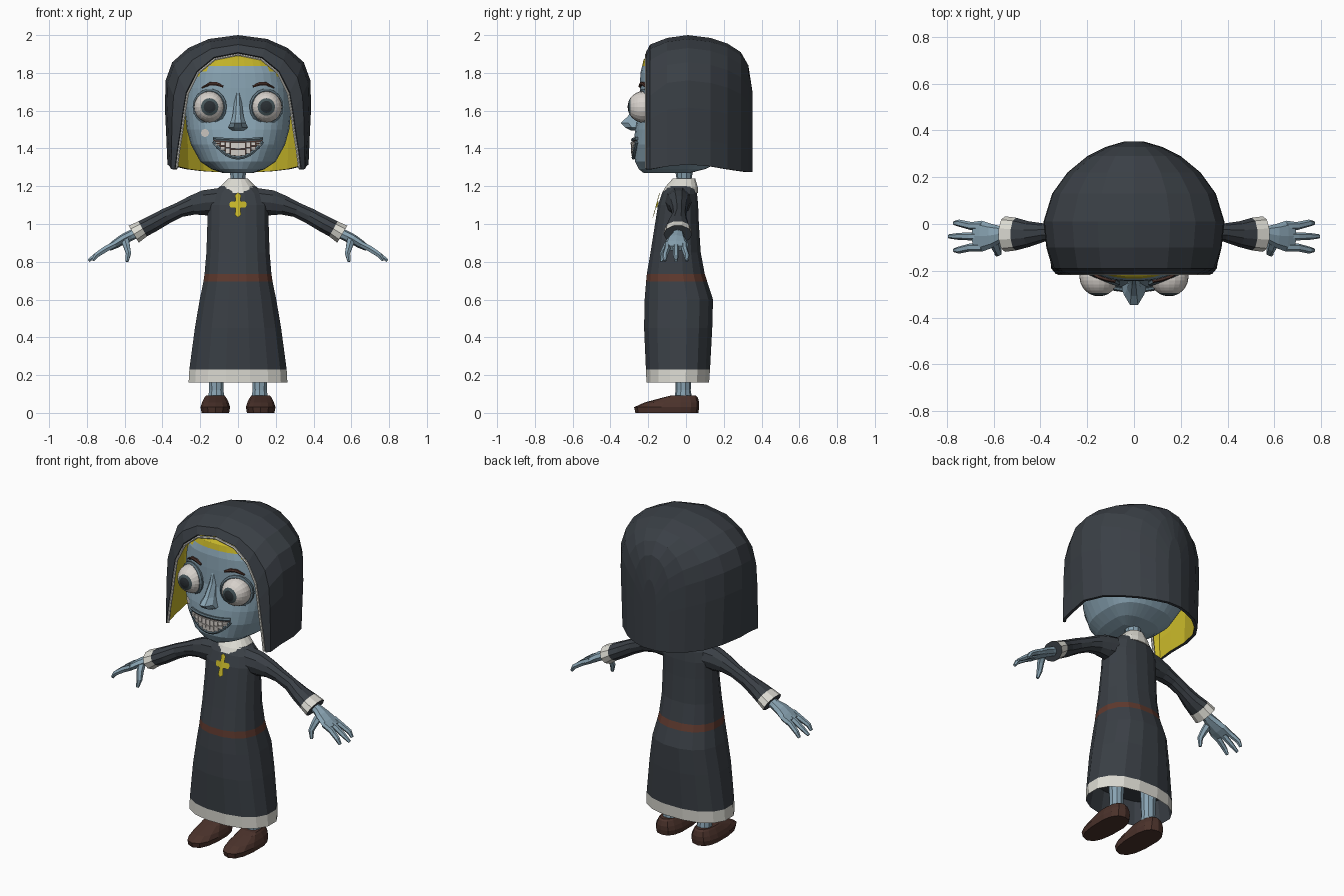
import bpy, bmesh, math
from mathutils import Vector

if "Cube" in bpy.data.objects:
    bpy.data.objects.remove(bpy.data.objects["Cube"])

def mat(name, r, g, b):
    m = bpy.data.materials.new(name)
    m.diffuse_color = (r, g, b, 1)
    m.use_nodes = True
    m.node_tree.nodes["Principled BSDF"].inputs["Base Color"].default_value = m.diffuse_color
    return m

SKIN = mat("blue grey skin", .25, .37, .45)
SHADE = mat("shaded skin", .11, .165, .20)
CLOTH = mat("slate cloth", .042, .050, .060)
HAIR = mat("mustard yellow", .56, .46, .022)
WHITE = mat("white linen", .72, .71, .65)
SHOE = mat("dark brown leather", .070, .032, .024)
BELT = mat("red brown", .115, .042, .028)
EYE = mat("eye white", .68, .64, .60)
IRIS = mat("grey teal iris", .06, .09, .10)
PUPIL = mat("pupil", .022, .028, .033)

def finish(name, bm, mats, mirror=False):
    bmesh.ops.recalc_face_normals(bm, faces=bm.faces)
    me = bpy.data.meshes.new(name)
    bm.to_mesh(me)
    bm.free()
    ob = bpy.data.objects.new(name, me)
    bpy.context.collection.objects.link(ob)
    for m in mats:
        me.materials.append(m)
    if mirror:
        ob.modifiers.new("mirror", 'MIRROR').use_mirror_merge = False
    return ob

def loft(rings, closed=True, caps=(True, True), bands=None):
    """Skin a list of point rings; bands gives a material per gap."""
    bm = bmesh.new()
    vs = [[bm.verts.new(p) for p in r] for r in rings]
    n = len(vs[0])
    for i in range(len(vs) - 1):
        for j in range(n if closed else n - 1):
            k = (j + 1) % n
            f = bm.faces.new((vs[i][j], vs[i][k], vs[i + 1][k], vs[i + 1][j]))
            f.material_index = bands[i] if bands else 0
    if caps[0]:
        bm.faces.new(vs[0][::-1])
    if caps[1]:
        bm.faces.new(vs[-1])
    return bm

def ring(z, w, front, back, cx=0, yc=None, n=16, p=2.3):
    """Horizontal superellipse with its own front and back depth."""
    yc = (front + back) / 2 if yc is None else yc
    out = []
    for i in range(n):
        a = math.tau * (i + .5) / n
        c, s = math.cos(a), math.sin(a)
        x = math.copysign(abs(c) ** (2 / p), c) * w
        y = math.copysign(abs(s) ** (2 / p), s)
        out.append((cx + x, yc + y * (back - yc if y > 0 else yc - front), z))
    return out

def tube(pts, radii, n=8, bands=None):
    """Elliptical tube; radii are (along y, across)."""
    pts = [Vector(p) for p in pts]
    rings = []
    for i, p in enumerate(pts):
        d = (pts[min(i + 1, len(pts) - 1)] - pts[max(i - 1, 0)]).normalized()
        s = Vector((0, 1, 0))
        s = (s - d * s.dot(d)).normalized()
        u = d.cross(s)
        r = radii[i] if isinstance(radii, list) else (radii, radii)
        rings.append([p + s * r[0] * math.cos(math.tau * j / n)
                      + u * r[1] * math.sin(math.tau * j / n) for j in range(n)])
    return loft(rings, bands=bands)

# head: half width, front, back by height; hair painted above a curved hairline
HEAD = [(1.27, .08, .225, .02), (1.29, .14, .25, .10), (1.33, .20, .27, .18),
        (1.42, .25, .278, .25), (1.50, .272, .27, .28), (1.62, .285, .245, .30),
        (1.72, .28, .245, .30), (1.80, .265, .242, .28), (1.87, .22, .225, .23),
        (1.92, .15, .17, .18), (1.95, .06, .07, .07)]

def head_at(z):
    for a, b in zip(HEAD, HEAD[1:]):
        if z <= b[0]:
            t = max(0, (z - a[0]) / (b[0] - a[0]))
            return [a[i] + (b[i] - a[i]) * t for i in (1, 2, 3)]
    return HEAD[-1][1:]

def face_y(x, z, off=0):
    w, f, _ = head_at(z)
    return -f * max(0, 1 - abs(x / w) ** 2.5) ** .4 - off

zs = sorted({h[0] for h in HEAD} | {1.27 + .68 * i / 24 for i in range(1, 24)})
bm = loft([ring(z, head_at(z)[0], -head_at(z)[1], head_at(z)[2], yc=0, n=36, p=2.5) for z in zs])
for f in bm.faces:
    c = f.calc_center_median()
    f.material_index = int(c.z > 1.85 - 1.3 * c.x ** 2)
finish("head", bm, [SKIN, HAIR])

# nose
finish("nose", loft([ring(z, w, f, -.2, n=8, p=2) for z, w, f in
       [(1.495, .035, -.295), (1.51, .055, -.325), (1.535, .045, -.352),
        (1.57, .032, -.312), (1.64, .022, -.265), (1.70, .015, -.245)]]), [SKIN])

# eyes, lids and brows
C = Vector((.15, -.226, 1.62))
bm = bmesh.new()
bmesh.ops.create_uvsphere(bm, u_segments=20, v_segments=16, radius=.083)
for v in bm.verts:
    v.co = C + Vector((v.co.x, -v.co.z, v.co.y))
for f in bm.faces:
    a = math.degrees(Vector((0, -1, 0)).angle(f.calc_center_median() - C))
    f.material_index = 2 if a < 22 else 1 if a < 33 else 0
finish("eye", bm, [EYE, IRIS, PUPIL], True)
t = math.radians(22)
loop = [(.15 + .085 * math.cos(a) * math.cos(t), -.222 + .085 * math.cos(a) * math.sin(t),
         1.62 + .085 * math.sin(a)) for a in (math.tau * i / 18 for i in range(19))]
finish("eyelid", tube(loop, .013, 6), [SHADE], True)
brow = [(.08, 1.728), (.115, 1.742), (.15, 1.742), (.19, 1.722)]
finish("eyebrow", tube([(x, face_y(x, z, .004), z) for x, z in brow],
       [(.008, .006), (.01, .011), (.01, .01), (.006, .004)], 6), [SHOE], True)

# mouth: dark plate, lips and two rows of teeth, all following the face
def lip(u, top):
    return 1.445 + .008 * u * u if top else 1.35 + .085 * u * u
us = [-1 + i / 6 for i in range(13)]
edge = []
for row in range(4):
    edge.append([])
    for u in us:
        z = lip(u, False) + (lip(u, True) - lip(u, False)) * row / 3
        edge[-1].append((.13 * u, face_y(.13 * u, z, .006), z))
finish("mouth", loft(edge, False, (False, False)), [SHOE])
for nm, row in (("lower_lip", 0), ("upper_lip", 3)):
    finish(nm, tube(edge[row], .010, 6), [SHADE])
bm = bmesh.new()
for i in range(9):
    u = (i - 4) / 4.9
    lo, hi = lip(u, False) + .009, lip(u, True) - .013
    mid = (lo + hi) / 2
    for a, b in ((lo, mid - .002), (mid + .002, hi)):
        r = bmesh.ops.create_cube(bm, size=1)
        for v in r['verts']:
            x = .13 * (u + v.co.x * .185)
            z = (a + b) / 2 + v.co.z * (b - a)
            v.co = (x, face_y(x, z, .010 - v.co.y * .012), z)
finish("teeth", bm, [EYE])

# cheek spot
bm = bmesh.new()
bm.faces.new([bm.verts.new((x, face_y(x, z, .005), z)) for x, z in
              ((-.175 + .022 * math.cos(i * math.tau / 8), 1.482 + .022 * math.sin(i * math.tau / 8))
               for i in range(8))])
finish("cheek_spot", bm, [EYE])

# veil: arches swept from the face opening to the back, yellow lining
OPEN = [(1, 0), (.96, .17), (.91, .34), (.87, .5), (.82, .66), (.65, .84), (.38, .96), (0, 1)]
OUT = [(.965, 0), (.98, .2), (1, .44), (.99, .65), (.9, .79), (.68, .9), (.4, .97), (0, 1)]

def arch(y, w, base, top, k):
    half = [(w * (a[0] + (b[0] - a[0]) * k), base + (top - base) * (a[1] + (b[1] - a[1]) * k))
            for a, b in zip(OPEN, OUT)]
    return [(x, y, z) for x, z in half] + [(-x, y, z) for x, z in half[-2::-1]]

veil = loft([arch(*s) for s in [
    (-.213, .335, 1.29, 1.908, 0), (-.19, .362, 1.29, 1.95, .6), (-.10, .375, 1.305, 1.985, 1),
    (.01, .387, 1.315, 2.0, 1), (.13, .35, 1.305, 1.985, 1), (.22, .285, 1.29, 1.955, 1),
    (.29, .20, 1.28, 1.91, 1), (.33, .12, 1.275, 1.84, 1), (.352, .045, 1.275, 1.70, 1)]],
    False, (False, True))
ob = finish("veil", veil, [CLOTH, HAIR])
sol = ob.modifiers.new("lining", 'SOLIDIFY')
sol.thickness, sol.offset, sol.material_offset = .018, -1, 1
finish("veil_trim", tube(arch(-.211, .324, 1.295, 1.897, 0), .007, 6), [WHITE])

# neck and collar
finish("neck", tube([(0, -.01, 1.14), (0, -.01, 1.24), (0, -.01, 1.33)],
       [(.043, .043), (.04, .04), (.055, .055)], 10), [SKIN])
finish("collar", loft([ring(*r) for r in [
    (1.165, .108, -.128, .066), (1.195, .098, -.112, .064), (1.24, .053, -.072, .05)]]), [WHITE])

# robe: hollow hem, white border, belt band
BODY = [(.30, .24, -.19, .11, 0), (.16, .266, -.212, .125, 1), (.23, .262, -.215, .13, 0),
        (.45, .232, -.225, .142, 0), (.60, .206, -.222, .146, 0), (.695, .186, -.214, .115, 2),
        (.735, .18, -.21, .102, 0), (.85, .17, -.19, .08, 0), (1.0, .165, -.166, .07, 0),
        (1.1, .165, -.15, .066, 0), (1.16, .145, -.13, .06, 0), (1.2, .095, -.105, .055, 0)]
finish("robe", loft([ring(*r[:4]) for r in BODY], bands=[r[4] for r in BODY]), [CLOTH, WHITE, BELT])

# pendant: flared cross plate lying on the chest
out = [(.012, .018), (.042, .014), (.046, 0), (.042, -.014), (.012, -.018), (.016, -.055), (0, -.068)]
out = [(0, .064), (.016, .05)] + out
out += [(-x, z) for x, z in out[-2:0:-1]]
bm = bmesh.new()
pt = lambda x, z: bm.verts.new((x, -.158 + z * .27 + (.01 * abs(x) / .046), 1.103 + z))
mid, vs = pt(0, 0), [pt(x, z) for x, z in out]
for i, v in enumerate(vs):
    bm.faces.new((mid, v, vs[(i + 1) % len(vs)]))
finish("cross_pendant", bm, [HAIR])

# sleeves with white cuffs
Y = -.043
finish("sleeve", tube([(.09, -.04, 1.12), (.18, -.04, 1.112), (.24, -.038, 1.10), (.31, -.036, 1.075),
                       (.38, -.036, 1.042), (.45, Y, 1.003), (.505, Y, .974), (.552, Y, .946)],
       [(.075, .075), (.062, .07), (.052, .054), (.042, .042), (.038, .044),
        (.055, .047), (.07, .048), (.076, .055)], 10, [0] * 6 + [1]), [CLOTH, WHITE], True)

# hands
finish("palm", tube([(.53, Y, .957), (.57, Y, .938), (.61, -.05, .918), (.65, -.052, .893), (.685, -.052, .872)],
       [(.03, .028), (.034, .028), (.052, .027), (.066, .023), (.062, .016)], 8), [SKIN], True)
for i, (y0, y1, ln) in enumerate([(-.10, -.112, .97), (-.053, -.053, 1), (-.008, .004, .97)]):
    path = [(.65, y0, .893), (.70, y0, .868), (.75, y1, .835), (.78 * ln + .012, y1, .806)]
    finish("finger_%d" % (i + 1), tube(path, [(.018, .018), (.017, .018), (.015, .015), (.009, .009)], 6),
           [SKIN], True)
finish("thumb", tube([(.60, -.07, .92), (.59, -.10, .885), (.58, -.122, .845), (.588, -.13, .80)],
       [(.022, .024), (.02, .02), (.016, .016), (.009, .009)], 6), [SKIN], True)

# legs and shoes
finish("leg", tube([(.115, -.015, .06), (.115, -.015, .12), (.115, -.015, .31)],
       [(.05, .048), (.04, .04), (.047, .047)], 10), [SKIN], True)
finish("shoe", loft([ring(z, w, f, b, .12, -.07, 14, 2.5) for z, w, f, b in [
    (0, .074, -.268, .065), (.03, .08, -.275, .07), (.055, .072, -.22, .07),
    (.082, .058, -.12, .062), (.092, .05, -.08, .052)]]), [SHOE], True)
